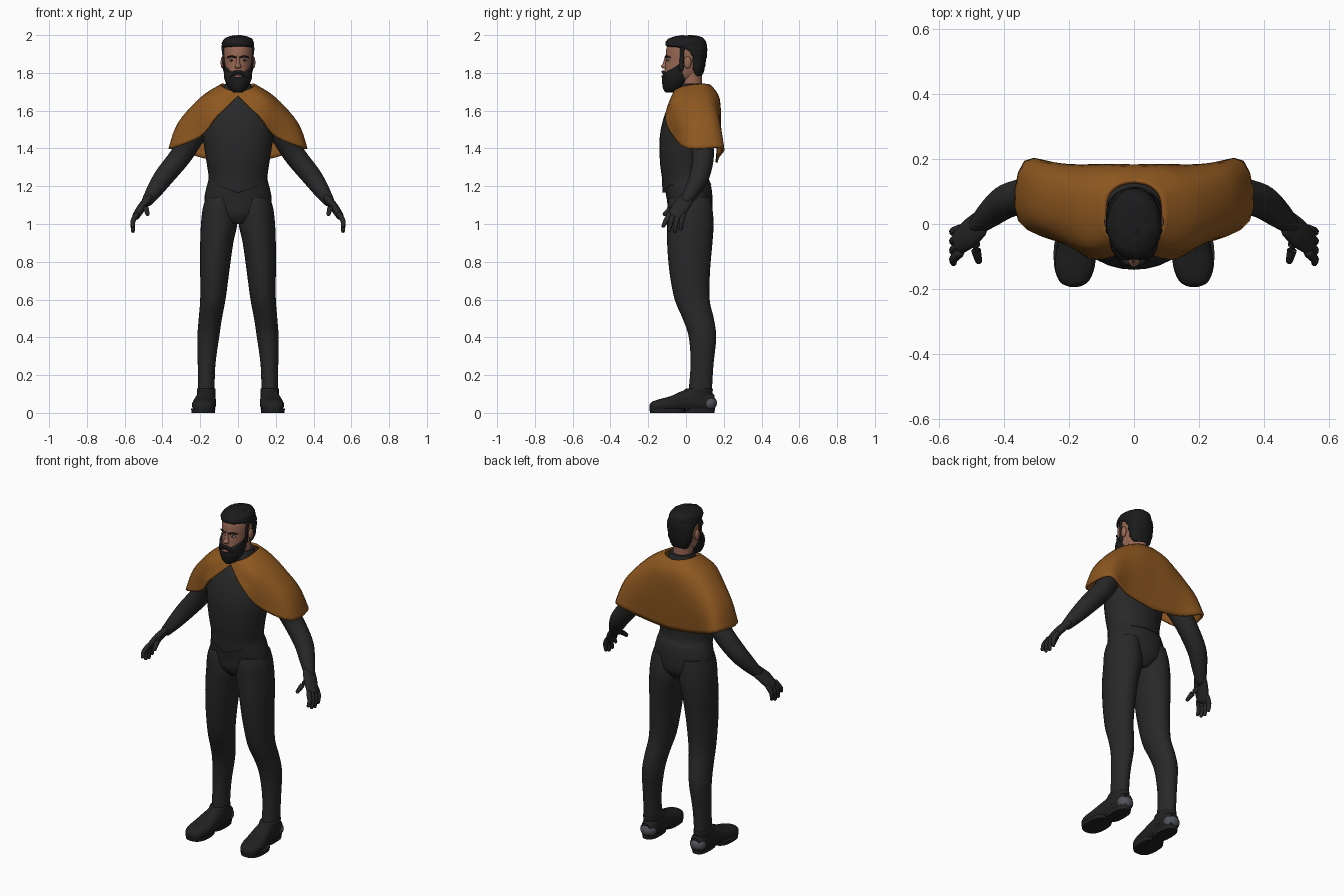
import bpy, bmesh, math, random
from mathutils import Vector, Matrix

random.seed(4)
default = bpy.data.objects.get("Cube")
if default:
    bpy.data.objects.remove(default)


def material(name, r, g, b):
    m = bpy.data.materials.new(name)
    m.use_nodes = True
    m.diffuse_color = (r, g, b, 1)
    shader = next(n for n in m.node_tree.nodes if n.type == "BSDF_PRINCIPLED")
    shader.inputs["Base Color"].default_value = (r, g, b, 1)
    shader.inputs["Roughness"].default_value = 0.8
    return m


SUIT = material("charcoal suit", .021, .021, .021)
BOOT = material("black boot", .015, .015, .015)
HAIR = material("black hair", .011, .011, .012)
SKIN = material("skin", .32, .14, .09)
LIP = material("lip", .25, .1, .075)
CAPE = material("ochre cloth", .27, .096, .014)
STEEL = material("grey heel", .085, .088, .11)
EYE = material("eye white", .3, .27, .25)


def smooth(rows, steps=4):
    """Catmull-Rom interpolation of rows of numbers."""
    out, last = [], len(rows) - 1
    for i in range(last):
        quad = [rows[max(i - 1, 0)], rows[i], rows[i + 1], rows[min(i + 2, last)]]
        for s in range(steps):
            t = s / steps
            out.append([b + t / 2 * (c - a + t * (2 * a - 5 * b + 4 * c - d
                        + t * (3 * (b - c) + d - a))) for a, b, c, d in zip(*quad)])
    return out + [list(rows[-1])]


def finish(name, bm, mat, mirror=False, thickness=0):
    bmesh.ops.recalc_face_normals(bm, faces=bm.faces)
    mesh = bpy.data.meshes.new(name)
    bm.to_mesh(mesh)
    bm.free()
    mesh.materials.append(mat)
    mesh.shade_smooth()
    mesh.set_sharp_from_angle(angle=math.radians(50))
    ob = bpy.data.objects.new(name, mesh)
    bpy.context.collection.objects.link(ob)
    if mirror:
        ob.modifiers.new("Mirror", "MIRROR")
    if thickness:
        solid = ob.modifiers.new("Solidify", "SOLIDIFY")
        solid.thickness, solid.offset = thickness, 0
    return ob


def loft(name, rings, mat, mirror=False, power=1, sides=28, edit=None):
    """Skin rings, each given as centre and two half axes."""
    bm = bmesh.new()
    loops = []
    for centre, u, v in rings:
        loop = []
        for k in range(sides):
            a = math.tau * k / sides
            c, s = [math.copysign(abs(f) ** power, f) for f in (math.cos(a), math.sin(a))]
            loop.append(bm.verts.new(centre + u * c + v * s))
        loops.append(loop)
    for a, b in zip(loops, loops[1:]):
        for k in range(sides):
            n = (k + 1) % sides
            bm.faces.new((a[k], a[n], b[n], b[k]))
    bm.faces.new(loops[0])
    bm.faces.new(loops[-1])
    if edit:
        for vert in bm.verts:
            edit(vert.co)
    return finish(name, bm, mat, mirror)


def stack(name, rows, mat, **kw):
    """Horizontal rings: z, x from, x to, y from, y to."""
    rings = [(Vector(((a + b) / 2, (c + d) / 2, z)), Vector(((b - a) / 2, 0, 0)),
              Vector((0, (d - c) / 2, 0))) for z, a, b, c, d in smooth(rows)]
    return loft(name, rings, mat, **kw)


def body(name, rows, mat, **kw):
    """Centred horizontal rings: z, half width, y from, y to."""
    return stack(name, [(z, -r, r, c, d) for z, r, c, d in rows], mat, **kw)


def tube(name, rows, mat, wide=1, thin=1, mirror=True, sides=16):
    """Rounded tube along a path of x, y, z, radius."""
    rows = smooth(rows)
    pts = [Vector(r[:3]) for r in rows]
    rings = []
    for i, row in enumerate(rows):
        t = (pts[min(i + 1, len(pts) - 1)] - pts[max(i - 1, 0)]).normalized()
        ref = Vector((0, 1, 0)) if abs(t.y) < .9 else Vector((0, 0, 1))
        u = (ref - t * ref.dot(t)).normalized()
        rings.append((pts[i], u * row[3] * wide, t.cross(u) * row[3] * thin))
    # round off both ends
    for end, nxt in ((0, 1), (-1, -2)):
        c, u, v = rings[end]
        t = (pts[end] - pts[nxt]).normalized() * min(u.length, v.length)
        caps = [(c + t * math.sin(a), u * math.cos(a), v * math.cos(a)) for a in (.5, 1, 1.45)]
        rings = caps[::-1] + rings if end == 0 else rings + caps
    return loft(name, rings, mat, mirror, sides=sides)


def ball(name, centre, size, mat, mirror=True):
    bm = bmesh.new()
    bmesh.ops.create_uvsphere(bm, u_segments=20, v_segments=12, radius=1,
                              matrix=Matrix.Translation(centre) @ Matrix.Diagonal((*size, 1)))
    return finish(name, bm, mat, mirror)


# Trousers
body("pelvis", [(1, .05, -.06, .1), (1.05, .15, -.092, .135), (1.12, .178, -.1, .14),
                (1.19, .168, -.112, .135), (1.25, .15, -.115, .115)], SUIT)
stack("legs", [(1.14, .02, .17, -.09, .13), (1.08, .01, .187, -.1, .14), (1, .004, .196, -.1, .146),
               (.9, .025, .2, -.1, .14), (.75, .046, .2, -.088, .127), (.6, .066, .2, -.06, .125),
               (.5, .085, .208, -.018, .147), (.4, .1, .215, .015, .16), (.25, .12, .213, .024, .145),
               (.08, .125, .212, .01, .135)], SUIT, mirror=True)


# Tunic with a pointed front hem
def point_hem(co):
    if co.z < 1.235 and co.y < 0:
        co.z -= .045 * max(0, 1 - abs(co.x) / .13)


body("tunic", [(1.21, .162, -.124, .134), (1.25, .156, -.128, .118), (1.33, .167, -.138, .118),
               (1.45, .185, -.14, .135), (1.55, .19, -.122, .148), (1.63, .16, -.09, .14),
               (1.69, .092, -.046, .118), (1.745, .066, -.03, .1)], SUIT, edit=point_hem)

# Arms and hands
tube("arms", [(.15, .05, 1.56, .06), (.23, .07, 1.48, .064), (.3, .09, 1.365, .058),
              (.388, .072, 1.255, .053), (.437, .037, 1.185, .044), (.478, 0, 1.125, .031)], SUIT)
tube("palms", [(.476, 0, 1.13, .031), (.508, -.03, 1.09, .034), (.538, -.054, 1.045, .03)],
     SUIT, wide=1.35, thin=.68)
for i, finger in enumerate(("index", "middle", "ring", "little")):
    y = -.09 + .025 * i
    low = (.99, .968, .963, .975)[i]
    tube(finger + "_fingers", [(.537, y, 1.05, .014), (.556, y - .017 + .003 * i, 1.015, .0135),
                               (.556, y - .03 + .006 * i, low, .01)], SUIT, sides=10)
tube("thumbs", [(.496, -.03, 1.1, .018), (.487, -.08, 1.08, .015), (.479, -.113, 1.053, .011)],
     SUIT, sides=10)

# Boots
foot = [(.15, .165, .03, .055, .04), (.12, .165, .043, .06, .054), (.05, .168, .05, .07, .065),
        (-.02, .172, .055, .06, .056), (-.08, .178, .062, .047, .042), (-.14, .183, .06, .039, .034),
        (-.18, .185, .042, .033, .026), (-.194, .185, .012, .03, .012)]
loft("feet", [(Vector((x, y, z)), Vector((w, 0, 0)), Vector((0, 0, h)))
              for y, x, w, z, h in smooth(foot)], BOOT, mirror=True, power=.85)
stack("boot_cuffs", [(.05, .118, .217, -.03, .14), (.1, .12, .217, -.022, .14),
                     (.125, .119, .218, -.005, .142), (.13, .124, .213, 0, .136)], BOOT, mirror=True)
stack("front_soles", [(0, .122, .246, -.19, -.005), (.022, .12, .248, -.194, 0)],
      BOOT, mirror=True, power=.8)
stack("heel_soles", [(0, .124, .21, -.02, .15), (.024, .122, .212, -.025, .154)],
      BOOT, mirror=True, power=.8)
ball("heel_guards", (.166, .122, .052), (.047, .042, .04), STEEL)

# Short cape, lofted from collar to hem, half of it mirrored
collar = [(0, -.052, 1.7), (.04, -.056, 1.705), (.075, -.03, 1.72), (.087, .02, 1.733),
          (.08, .085, 1.738), (.045, .12, 1.735), (0, .13, 1.73)]
crest = [(0, -.058, 1.69), (.07, -.08, 1.655), (.15, -.065, 1.655), (.195, .02, 1.662),
         (.18, .115, 1.668), (.1, .165, 1.665), (0, .173, 1.66)]
shoulder = [(0, -.062, 1.685), (.1, -.1, 1.595), (.2, -.06, 1.56), (.308, .025, 1.53),
            (.285, .16, 1.54), (.15, .178, 1.52), (0, .176, 1.51)]
hem = [(0, -.065, 1.678), (.115, -.105, 1.565), (.2, -.062, 1.462), (.352, .012, 1.4),
       (.335, .19, 1.402), (.19, .168, 1.35), (0, .162, 1.325)]
curves = [sum(smooth(c), []) for c in (collar, crest, shoulder, hem)]
bm = bmesh.new()
grid = [[bm.verts.new(row[i:i + 3]) for i in range(0, len(row), 3)] for row in smooth(curves, 5)]
for a, b in zip(grid, grid[1:]):
    for k in range(len(a) - 1):
        bm.faces.new((a[k], a[k + 1], b[k + 1], b[k]))
finish("cape", bm, CAPE, mirror=True, thickness=.012)

# Head
body("neck", [(1.66, .06, -.02, .1), (1.74, .054, -.03, .085), (1.83, .056, -.04, .085)], SKIN)
body("head", [(1.735, .03, -.1, -.03), (1.76, .052, -.112, .03), (1.8, .066, -.114, .08),
              (1.86, .074, -.109, .1), (1.9, .078, -.107, .104), (1.94, .076, -.1, .1),
              (1.97, .06, -.07, .085), (1.99, .03, -.03, .05)], SKIN)
body("nose", [(1.89, .009, -.112, -.08), (1.85, .012, -.123, -.08), (1.835, .018, -.133, -.08),
              (1.823, .014, -.122, -.08)], SKIN, sides=14)
ball("ears", (.081, .008, 1.855), (.011, .02, .032), SKIN)
ball("eyes", (.033, -.094, 1.867), (.014, .009, .006), EYE)
ball("irises", (.033, -.1, 1.867), (.006, .0045, .0055), HAIR)
tube("brows", [(.013, -.107, 1.882, .004), (.034, -.102, 1.888, .005), (.056, -.083, 1.882, .003)],
     HAIR, sides=8)


# Hair with slightly ragged locks
def ruffle(co):
    co += Vector([random.uniform(-.0025, .0025) for _ in co])


body("hair", [(1.785, .048, .035, .085), (1.82, .068, .012, .098), (1.88, .078, .005, .108),
              (1.92, .084, -.035, .112), (1.942, .086, -.106, .112), (1.972, .08, -.103, .103),
              (1.99, .056, -.07, .08), (1.998, .02, -.025, .04)], HAIR, edit=ruffle)
tube("sideburns", [(.078, -.02, 1.93, .012), (.073, -.022, 1.88, .011), (.07, -.025, 1.82, .013)],
     HAIR, thin=.8)


# Beard rising along the jaw
def raise_cheeks(co):
    if co.z > 1.785:
        co.z += .055 * min(max((co.y + .105) / .08, 0), 1) * (co.z - 1.785) / .015


body("beard", [(1.697, .022, -.108, -.06), (1.715, .046, -.121, -.025), (1.755, .068, -.127, .01),
               (1.785, .075, -.124, .02), (1.8, .075, -.118, .02)], HAIR, edit=raise_cheeks)
tube("moustache", [(0, -.122, 1.806, .008), (.02, -.119, 1.802, .009), (.038, -.11, 1.782, .008)],
     HAIR, sides=10)
ball("lips", (0, -.122, 1.781), (.022, .009, .007), LIP, mirror=False)
